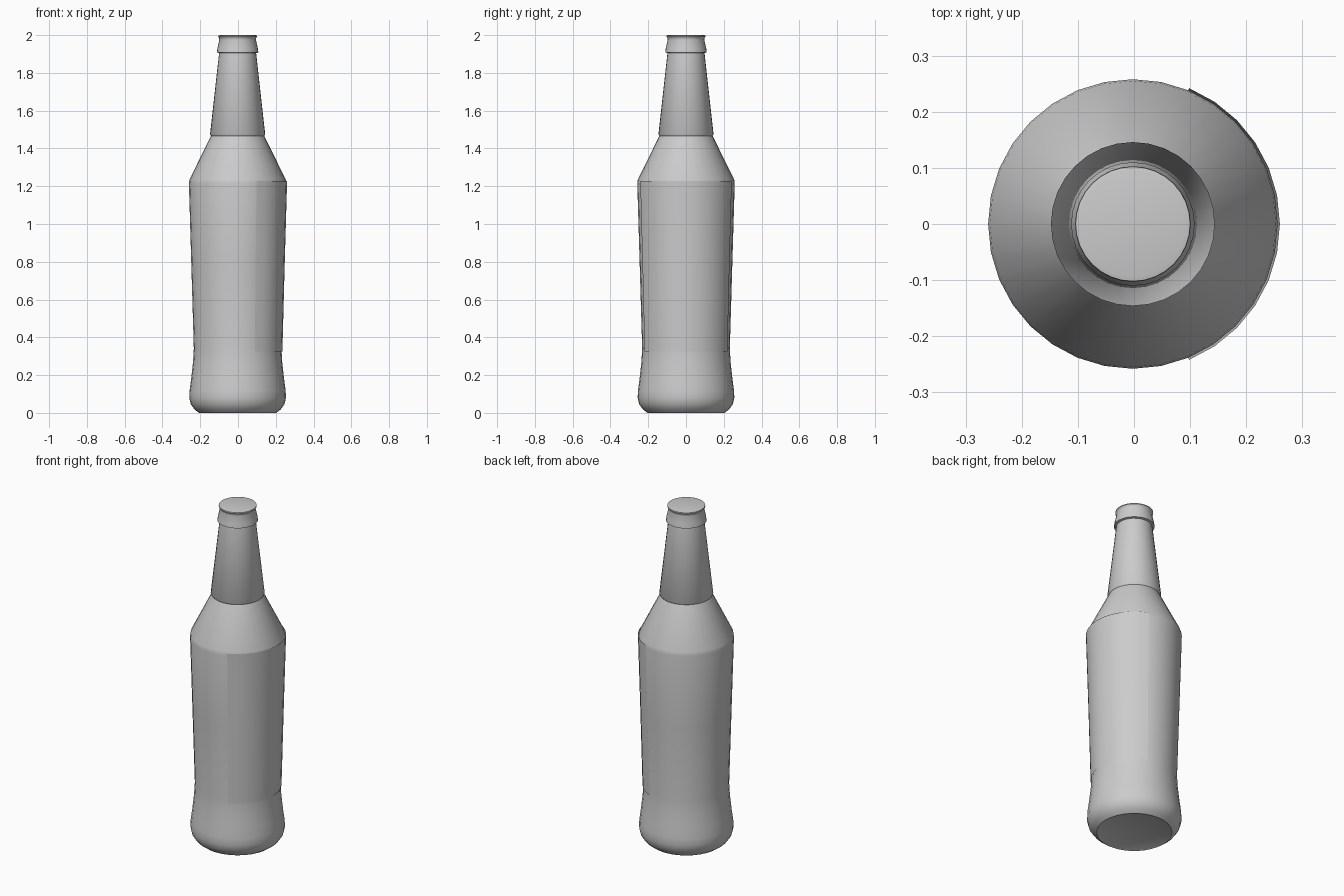
import bpy, math

if "Cube" in bpy.data.objects:
    bpy.data.objects.remove(bpy.data.objects["Cube"])

SIDES = 32
CX = -0.002  # the label on +x shifts the bottle axis slightly


def lathe(name, profile, start=0, steps=SIDES, cap=False):
    """Revolve (radius, z) points; a full turn closes, less leaves a strip."""
    full = steps == SIDES
    cols = steps if full else steps + 1
    n = len(profile)
    verts, faces = [], []
    for i in range(cols):
        a = (start + i) * 2 * math.pi / SIDES
        verts += [(CX + r * math.cos(a), r * math.sin(a), z) for r, z in profile]
    for i in range(steps):
        p, q = i * n, ((i + 1) % cols) * n
        for j in range(n - 1):
            faces.append((p + j, q + j, q + j + 1, p + j + 1))
    if cap:
        faces.append([i * n for i in reversed(range(cols))])
        faces.append([i * n + n - 1 for i in range(cols)])
    mesh = bpy.data.meshes.new(name)
    mesh.from_pydata(verts, [], faces)
    ob = bpy.data.objects.new(name, mesh)
    bpy.context.collection.objects.link(ob)
    bpy.ops.object.select_all(action='DESELECT')
    ob.select_set(True)
    bpy.context.view_layer.objects.active = ob
    bpy.ops.object.shade_smooth_by_angle(angle=math.radians(40))
    return ob


# Closed bottle: base, waist, shoulder, neck, collar and flat top
lathe("bottle", [
    (0.198, 0.003), (0.204, 0.0), (0.228, 0.018), (0.248, 0.046),
    (0.256, 0.08), (0.254, 0.12), (0.246, 0.18), (0.236, 0.27), (0.232, 0.34),
    (0.245, 0.78), (0.258, 1.215), (0.255, 1.235), (0.141, 1.467),
    (0.146, 1.475), (0.098, 1.905), (0.110, 1.908), (0.107, 1.93),
    (0.097, 1.975), (0.098, 1.985), (0.103, 1.992), (0.102, 1.998), (0.094, 2.0),
], cap=True)

# Wrap-around label on the +x side, a little proud of the glass
lathe("label", [(0.237, 0.325), (0.249, 0.78), (0.262, 1.228)], start=-6, steps=12)
